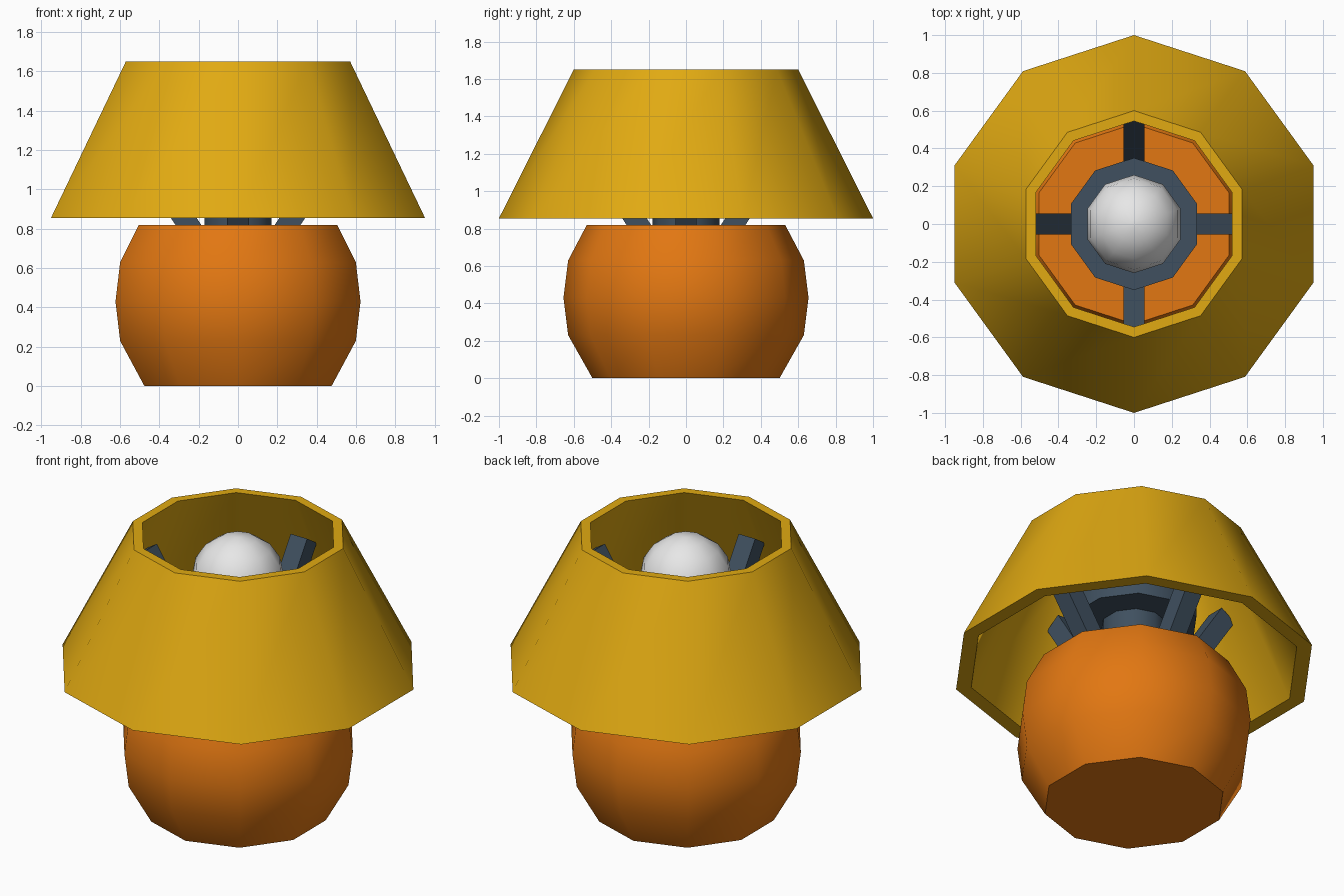
import bpy, bmesh, math
from mathutils import Vector, Matrix

if "Cube" in bpy.data.objects:
    bpy.data.objects.remove(bpy.data.objects["Cube"])

SIDES = 10


def material(name, rgb):
    m = bpy.data.materials.new(name)
    m.diffuse_color = (*rgb, 1)
    m.use_nodes = True
    m.node_tree.nodes["Principled BSDF"].inputs["Base Color"].default_value = m.diffuse_color
    return m


YELLOW = material("golden yellow", (0.75, 0.40, 0.006))
ORANGE = material("orange", (0.76, 0.185, 0.006))
SLATE = material("slate", (0.05, 0.08, 0.115))
WHITE = material("bulb white", (0.8, 0.8, 0.8))


def finish(bm, name, mat, smooth):
    bmesh.ops.recalc_face_normals(bm, faces=bm.faces)
    me = bpy.data.meshes.new(name)
    bm.to_mesh(me)
    bm.free()
    me.materials.append(mat)
    ob = bpy.data.objects.new(name, me)
    bpy.context.collection.objects.link(ob)
    if smooth:
        bpy.ops.object.select_all(action='DESELECT')
        ob.select_set(True)
        bpy.context.view_layer.objects.active = ob
        bpy.ops.object.shade_smooth_by_angle(angle=math.radians(40))
    return ob


def lathe(name, profile, mat, closed=False):
    """Ten-sided turned part from (radius, z) points; closed joins last ring to first."""
    bm = bmesh.new()
    rings = []
    for r, z in profile:
        angles = [math.pi / 2 + math.tau * i / SIDES for i in range(SIDES)]
        rings.append([bm.verts.new((r * math.cos(a), r * math.sin(a), z)) for a in angles])
    pairs = list(zip(rings, rings[1:]))
    if closed:
        pairs.append((rings[-1], rings[0]))
    for lo, hi in pairs:
        for i in range(SIDES):
            j = (i + 1) % SIDES
            bm.faces.new((lo[i], lo[j], hi[j], hi[i]))
    if not closed:
        bm.faces.new(rings[0])
        bm.faces.new(rings[-1])
    return finish(bm, name, mat, True)


def strut(name, angle):
    """Square bar leaning outward from the base top to the shade."""
    start, end = Vector((0.22, 0, 0.77)), Vector((0.625, 0, 1.39))
    d = end - start
    bm = bmesh.new()
    rot = Matrix.Rotation(angle, 4, 'Z')
    tilt = Matrix.Rotation(math.atan2(d.x, d.z), 4, 'Y')
    size = Matrix.Diagonal((0.11, 0.11, d.length, 1))
    bmesh.ops.create_cube(bm, size=1,
                          matrix=rot @ Matrix.Translation((start + end) / 2) @ tilt @ size)
    return finish(bm, name, SLATE, False)


# Rounded base
lathe("base", [(0.50, 0), (0.63, 0.23), (0.655, 0.43), (0.63, 0.63), (0.53, 0.82)], ORANGE)

# Hollow lamp shade
lathe("shade", [(1.0, 0.855), (0.60, 1.65), (0.545, 1.65), (0.915, 0.855)], YELLOW, closed=True)

# Stem and the wide socket on it
lathe("stem", [(0.18, 0.80), (0.18, 1.13)], SLATE)
lathe("socket", [(0.35, 1.12), (0.35, 1.23)], SLATE)

# Bulb: round ball sunk into the socket
R, ZC = 0.26, 1.385
ball = [(R * math.cos(math.radians(a)), ZC + R * math.sin(math.radians(a)))
        for a in (-45, -22, 0, 22, 45, 67, 85)]
lathe("bulb", ball, WHITE)

# Four struts holding the shade
for k in range(4):
    strut(f"strut_{k + 1}", k * math.pi / 2)
